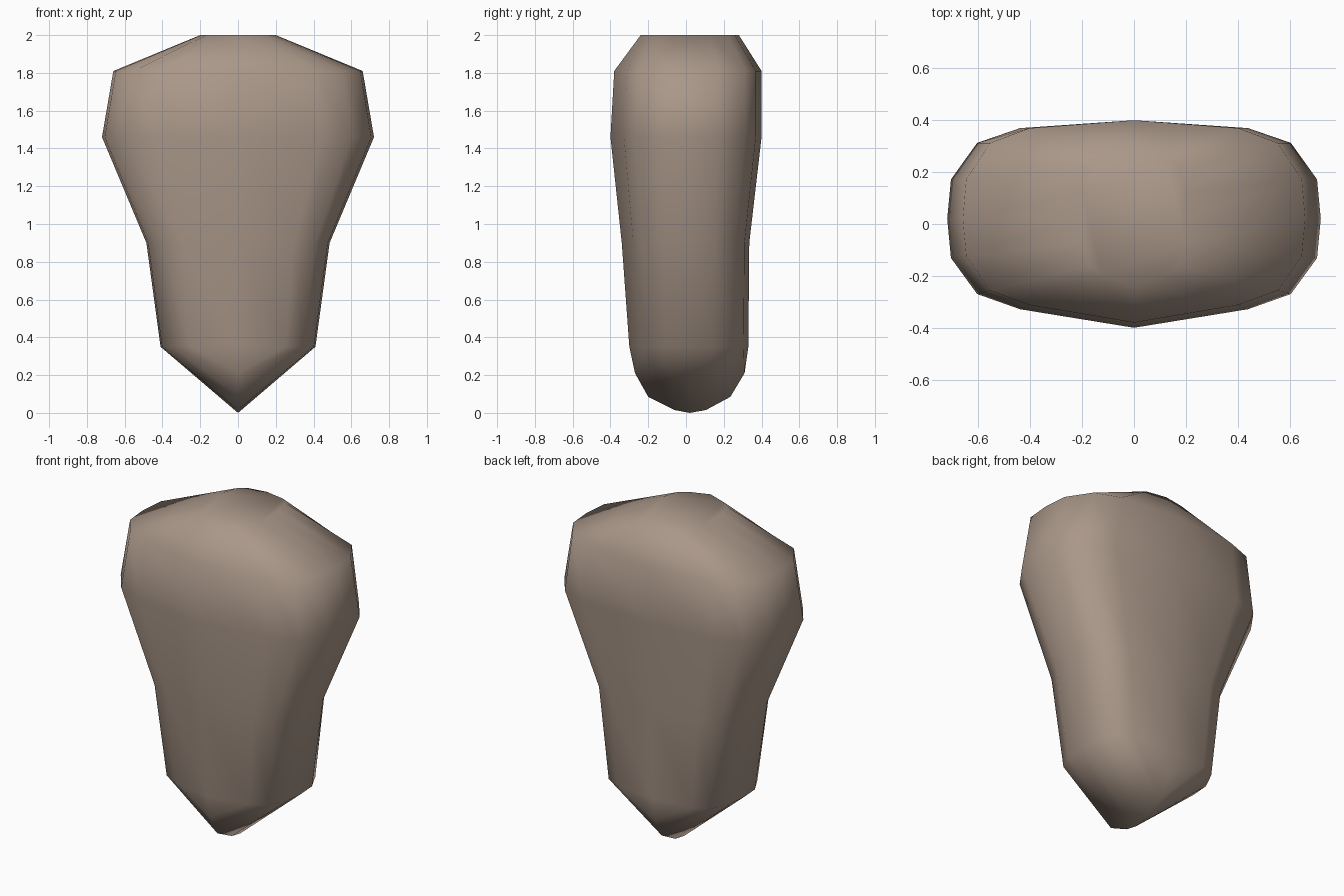
import bpy
import bmesh

cube = bpy.data.objects.get("Cube")
if cube:
    bpy.data.objects.remove(cube, do_unlink=True)

# Section levels: height, half width, front y, back y
LEVELS = [
    (0.35, 0.41, -0.30, 0.33),
    (0.90, 0.485, -0.34, 0.335),
    (1.46, 0.72, -0.40, 0.40),
    (1.81, 0.66, -0.38, 0.40),
    (2.00, 0.20, -0.24, 0.28),
]
MID_Y = 0.02

# Half outline from back centre round the side to front centre, as fractions
WIDTH = [0, 0.61, 0.84, 0.98, 1, 0.98, 0.84, 0.61, 0]
DEPTH = [1, 0.92, 0.77, 0.40, 0, -0.36, -0.69, -0.83, -1]

# Keel along the underside: y and height, back to front
KEEL = [(0.31, 0.21), (0.235, 0.085), (0.105, 0.015), (0.02, 0.0),
        (-0.06, 0.015), (-0.20, 0.085), (-0.27, 0.21)]


def section(bm, z, half, front, back):
    """Closed ring of 16 vertices, starting at the back centre."""
    half_ring = []
    for w, d in zip(WIDTH, DEPTH):
        reach = back - MID_Y if d > 0 else MID_Y - front
        half_ring.append((w * half, MID_Y + d * reach, z))
    mirrored = [(-x, y, h) for x, y, h in half_ring[-2:0:-1]]
    return [bm.verts.new(p) for p in half_ring + mirrored]


bm = bmesh.new()
rings = [section(bm, *level) for level in LEVELS]

# Walls and flat top
for low, high in zip(rings, rings[1:]):
    n = len(low)
    for i in range(n):
        j = (i + 1) % n
        bm.faces.new((low[i], low[j], high[j], high[i]))
bm.faces.new(rings[-1])

# Wedge-shaped underside meeting at the keel
base = rings[0]
keel = [base[0]] + [bm.verts.new((0, y, z)) for y, z in KEEL] + [base[8]]
for side in (1, -1):
    for i in range(8):
        corners = [base[side * i], base[side * (i + 1)], keel[i + 1], keel[i]]
        bm.faces.new(list(dict.fromkeys(corners)))

bmesh.ops.recalc_face_normals(bm, faces=bm.faces)
for face in bm.faces:
    face.smooth = True

mesh = bpy.data.meshes.new("torso_block")
bm.to_mesh(mesh)
bm.free()

# Single warm taupe colour
taupe = bpy.data.materials.new("warm_taupe")
taupe.use_nodes = True
colour = (0.40, 0.31, 0.25, 1)
taupe.diffuse_color = colour
taupe.node_tree.nodes["Principled BSDF"].inputs["Base Color"].default_value = colour
mesh.materials.append(taupe)

body = bpy.data.objects.new("torso_block", mesh)
bpy.context.collection.objects.link(body)
